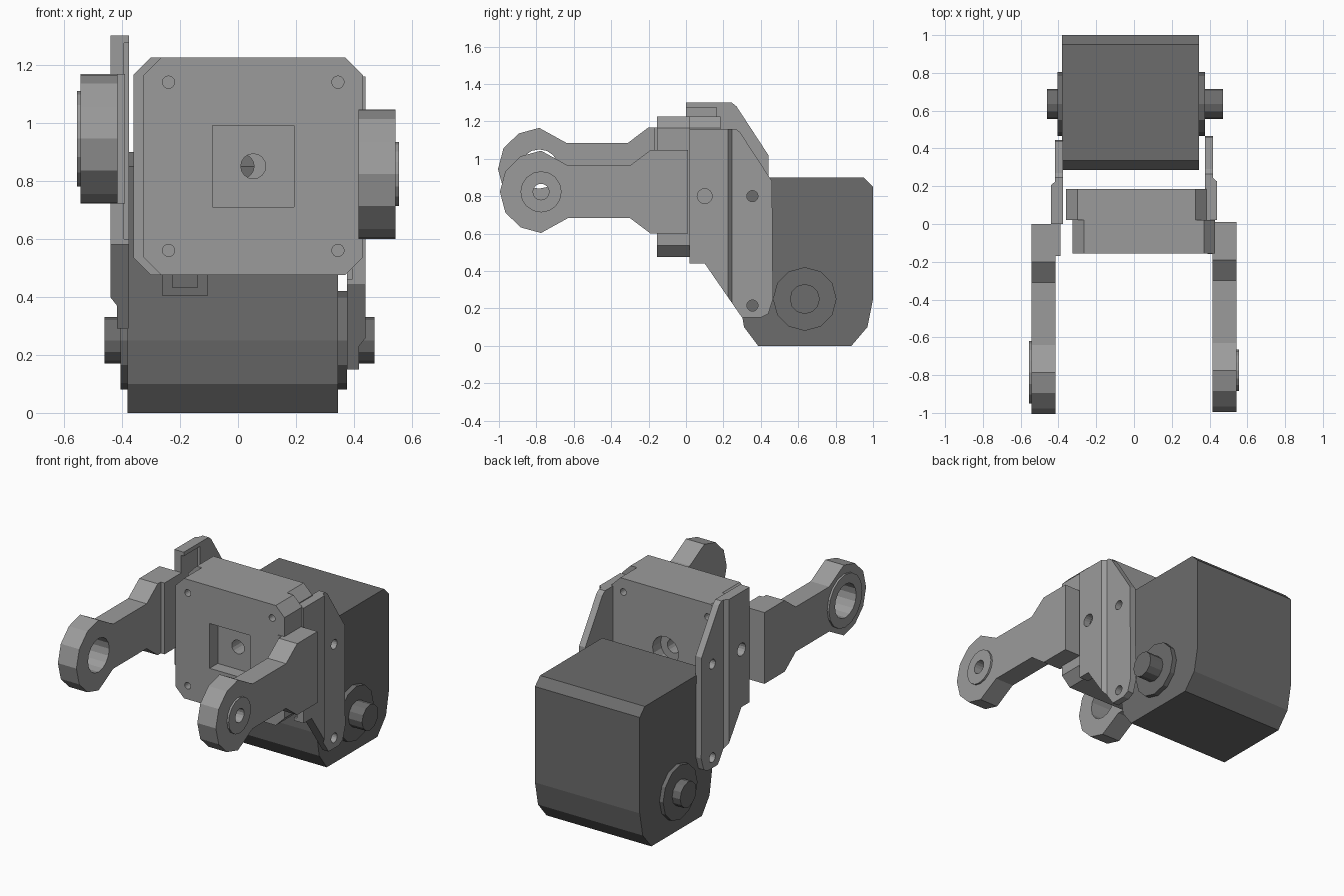
import bpy, bmesh, math
from mathutils import Vector

if "Cube" in bpy.data.objects:
    bpy.data.objects.remove(bpy.data.objects["Cube"], do_unlink=True)


def material(name, value):
    mat = bpy.data.materials.new(name)
    mat.use_nodes = True
    color = (value, value, value, 1)
    mat.diffuse_color = color
    mat.node_tree.nodes["Principled BSDF"].inputs["Base Color"].default_value = color
    return mat


LIGHT = material("light grey", 0.33)
DARK = material("dark grey", 0.15)


def prism(name, outline, axis, a, b, mat=LIGHT):
    """Extrude a 2D outline along the given axis from a to b."""
    def place(p, t):
        return {"X": (t, p[0], p[1]), "Y": (p[0], t, p[1]), "Z": (p[0], p[1], t)}[axis]
    bm = bmesh.new()
    face = bm.faces.new([bm.verts.new(place(p, a)) for p in outline])
    ext = bmesh.ops.extrude_face_region(bm, geom=[face])["geom"]
    move = Vector(place((0, 0), b - a))
    bmesh.ops.translate(bm, vec=move, verts=[g for g in ext if isinstance(g, bmesh.types.BMVert)])
    bmesh.ops.recalc_face_normals(bm, faces=bm.faces)
    mesh = bpy.data.meshes.new(name)
    bm.to_mesh(mesh)
    bm.free()
    mesh.materials.append(mat)
    obj = bpy.data.objects.new(name, mesh)
    bpy.context.collection.objects.link(obj)
    return obj


def circle(u, v, r, n=16):
    return [(u + r * math.cos(math.tau * i / n), v + r * math.sin(math.tau * i / n)) for i in range(n)]


def rect(u0, u1, v0, v1):
    return [(u0, v0), (u1, v0), (u1, v1), (u0, v1)]


def octagon(u0, u1, v0, v1, c):
    return [(u0 + c, v0), (u1 - c, v0), (u1, v0 + c), (u1, v1 - c),
            (u1 - c, v1), (u0 + c, v1), (u0, v1 - c), (u0, v0 + c)]


def combine(obj, tool, operation="DIFFERENCE"):
    """Apply a boolean and discard the tool object."""
    mod = obj.modifiers.new("cut", "BOOLEAN")
    mod.operation, mod.solver, mod.object = operation, "EXACT", tool
    graph = bpy.context.evaluated_depsgraph_get()
    graph.update()
    result = bpy.data.meshes.new_from_object(obj.evaluated_get(graph))
    obj.modifiers.clear()
    obj.data = result
    bpy.data.objects.remove(tool, do_unlink=True)


# Motor housing with a connector socket in its front
housing = prism("motor_housing", [
    (0.335, 0.9), (0.95, 0.9), (1, 0.85), (1, 0.25), (0.97, 0.1), (0.885, 0),
    (0.385, 0), (0.31, 0.1), (0.285, 0.25), (0.285, 0.85)], "X", -0.38, 0.345, DARK)
combine(housing, prism("cutter", rect(-0.26, -0.105, 0.405, 0.6), "Y", 0.2, 0.36, DARK))
prism("connector", rect(-0.225, -0.14, 0.43, 0.575), "Y", 0.31, 0.37, DARK)

# Output discs and shafts
for side, start, disc_end, shaft_end in (("left", 0.34, 0.375, 0.47), ("right", -0.375, -0.405, -0.46)):
    prism(side + "_disc", circle(0.635, 0.25, 0.17, 12), "X", start, disc_end, DARK)
    prism(side + "_shaft", circle(0.635, 0.25, 0.08, 12), "X", start, shaft_end, DARK)

# Central block: two offset halves with corner screw holes and a centre bore
for name, x0, x1, outer, joint in (("front_block", -0.325, 0.43, -0.155, 0.02),
                                   ("rear_block", -0.36, 0.385, 0.185, 0.02)):
    block = prism(name, octagon(x0, x1, 0.475, 1.225, 0.06), "Y", outer, joint)
    cx, inward = (x0 + x1) / 2, math.copysign(1, joint - outer)
    for sx in (-1, 1):
        for sz in (-1, 1):
            combine(block, prism("cutter", circle(cx + sx * 0.292, 0.85 + sz * 0.29, 0.021),
                                 "Y", outer - inward * 0.05, outer + inward * 0.1))
    if name == "front_block":
        recess = rect(cx - 0.14, cx + 0.14, 0.71, 0.99)
    else:
        recess = circle(cx, 0.85, 0.09)
    combine(block, prism("cutter", recess, "Y", outer - inward * 0.05, outer + inward * 0.08))
    combine(block, prism("cutter", circle(cx, 0.85, 0.043), "Y", outer, joint + inward * 0.05))

# Arms: symmetric profile, mounting pad, raised ring and bore
HALF_ARM = [(0.01, 0.223), (-0.19, 0.223), (-0.3, 0.14), (-0.63, 0.14), (-0.775, 0.22),
            (-0.885, 0.19), (-0.966, 0.11)]
for name, s, dy, cz, bore, ring in (("left_arm", 1, 0, 0.823, 0.043, 0.11),
                                    ("right_arm", -1, -0.01, 0.945, 0.105, 0.165)):
    outline = [(y + dy, cz + h) for y, h in HALF_ARM] + [(-0.995 + dy, cz)]
    outline += [(y + dy, cz - h) for y, h in reversed(HALF_ARM)]
    arm = prism(name, outline, "X", s * 0.415, s * 0.543)
    boss = prism(name + "_ring", circle(-0.775 + dy, cz, ring), "X", s * 0.535, s * 0.555)
    for part in (arm, boss):
        combine(part, prism("cutter", circle(-0.775 + dy, cz, bore), "X", s * 0.3, s * 0.7))
    prism(name + "_pad", rect(-0.16 + dy, 0.01 + dy, cz - 0.223, cz + 0.223), "X", s * 0.39, s * 0.42)

# Side brackets: side outline intersected with a stepped cross-section
SIDE = [(0.02, 1.16), (0.265, 1.16), (0.29, 1.14), (0.46, 0.88), (0.465, 0.25), (0.44, 0.17),
        (0.4, 0.15), (0.3, 0.15), (0.1, 0.44), (0.02, 0.44)]
SECTION = [(0.375, 0.0), (0.44, 0.0), (0.44, 0.225), (0.417, 0.245), (0.417, 0.5), (0.375, 0.5)]
for name, s, dy, dz in (("left_bracket", 1, 0, 0), ("right_bracket", -1, -0.02, 0.14)):
    bracket = prism(name, [(y + dy, z + dz) for y, z in SIDE], "X", s * 0.3, s * 0.5)
    combine(bracket, prism("cutter", [(s * x, y + dy) for x, y in SECTION], "Z", 0, 1.5), "INTERSECT")
    # shallow inner pocket that takes the block
    combine(bracket, prism("cutter", rect(-0.1 + dy, 0.182 + dy, 0.46 + dz, 1.135 + dz),
                           "X", s * 0.35, s * 0.393))
    for y, z, r in ((0.1, 0.8, 0.04), (0.355, 0.8, 0.03), (0.355, 0.215, 0.03)):
        combine(bracket, prism("cutter", circle(y + dy, z + dz, r), "X", s * 0.3, s * 0.5))
